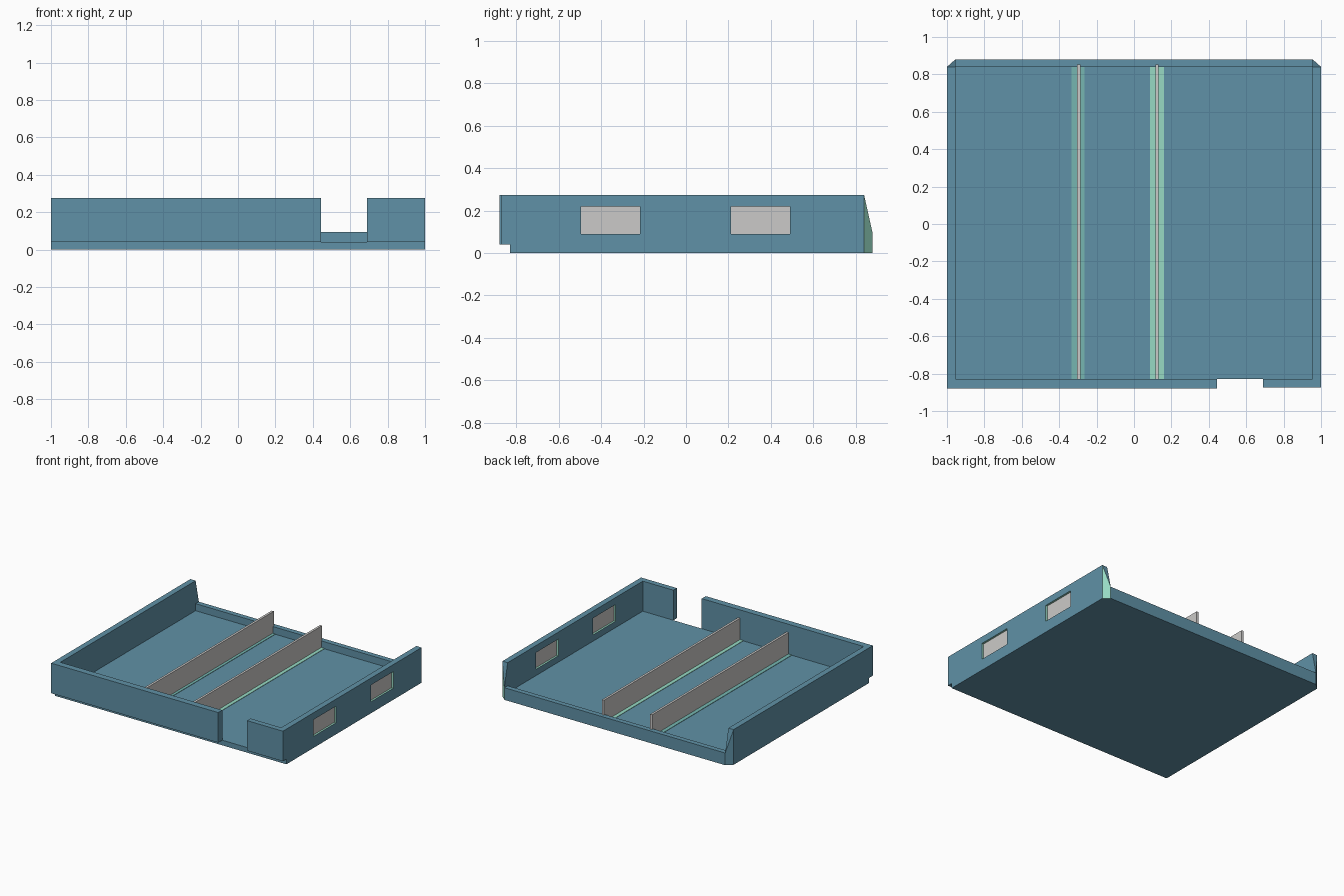
import bpy
import bmesh

cube = bpy.data.objects.get("Cube")
if cube:
    bpy.data.objects.remove(cube, do_unlink=True)


def material(name, rgb):
    m = bpy.data.materials.new(name)
    m.use_nodes = True
    m.diffuse_color = (*rgb, 1)
    m.node_tree.nodes["Principled BSDF"].inputs["Base Color"].default_value = (*rgb, 1)
    return m


blue = material("slate_blue", (0.117, 0.285, 0.385))
grey = material("light_grey", (0.60, 0.59, 0.58))
mint = material("mint", (0.31, 0.70, 0.55))
teal = material("teal", (0.18, 0.47, 0.44))


def hull(name, points, *mats):
    """Convex solid around a few corner points."""
    bm = bmesh.new()
    for p in points:
        bm.verts.new(p)
    bmesh.ops.convex_hull(bm, input=bm.verts)
    bmesh.ops.dissolve_limit(bm, angle_limit=0.01, verts=bm.verts, edges=bm.edges)
    bmesh.ops.recalc_face_normals(bm, faces=bm.faces)
    me = bpy.data.meshes.new(name)
    bm.to_mesh(me)
    bm.free()
    for m in mats:
        me.materials.append(m)
    ob = bpy.data.objects.new(name, me)
    bpy.context.collection.objects.link(ob)
    return ob


def box(name, xs, ys, zs, *mats):
    return hull(name, [(x, y, z) for x in xs for y in ys for z in zs], *mats)


# Main levels
FLOOR, TOP, LOW = 0.04, 0.275, 0.095
FRONT, INNER_FRONT, INNER_BACK, BACK = -0.88, -0.83, 0.84, 0.88
IN = 0.955

# Floor and low back wall
box("floor", (-IN, IN), (INNER_FRONT, INNER_BACK), (0, FLOOR), blue)
box("back_wall", (-IN, IN), (INNER_BACK, BACK), (0, LOW), blue)

# Front wall in two pieces with a doorway between
box("front_wall_long", (-IN, 0.445), (FRONT, INNER_FRONT), (FLOOR, TOP), blue)
box("front_wall_short", (0.69, IN), (-0.873, INNER_FRONT), (FLOOR, TOP), blue)


# Side walls, stepped at the lower front edge, with tapered back corners
def side_wall(name, side, front, *mats):
    ob = box(name, (side * IN, side), (INNER_FRONT, INNER_BACK), (0, TOP), *mats)
    box(name + "_front_end", (side * IN, side), (front, INNER_FRONT), (FLOOR, TOP), blue)
    corner = hull(name + "_back_corner",
                  [(x, INNER_BACK, z) for x in (side * IN, side) for z in (0, TOP)]
                  + [(side * IN, BACK, z) for z in (0, LOW)], blue, mint)
    if side > 0:
        for f in corner.data.polygons:
            if f.normal.x > 0.3 and f.normal.y > 0.3 and abs(f.normal.z) < 0.1:
                f.material_index = 1
    return ob


side_wall("left_end_wall", -1, FRONT, blue)
window_wall = side_wall("window_wall", 1, -0.873, blue, mint)

# Windows: cut openings, colour the reveals, set panes inside
cutters = []
for label, ys in (("front", (-0.495, -0.217)), ("back", (0.213, 0.49))):
    zs = (0.09, 0.22)
    cutter = box(label + "_window_cutter", (0.8, 1.2), ys, zs, mint)
    cutter.hide_render = True
    mod = window_wall.modifiers.new(label + "_window", 'BOOLEAN')
    mod.operation = 'DIFFERENCE'
    mod.solver = 'EXACT'
    mod.object = cutter
    cutters.append(cutter)
    box(label + "_window_pane", (0.97, 0.985), ys, zs, grey)

deps = bpy.context.evaluated_depsgraph_get()
cut_mesh = bpy.data.meshes.new_from_object(window_wall.evaluated_get(deps))
window_wall.modifiers.clear()
window_wall.data = cut_mesh
for c in cutters:
    bpy.data.objects.remove(c, do_unlink=True)
for f in cut_mesh.polygons:
    reveal = abs(f.normal.x) < 0.1 and abs(f.center.y) < 0.6 and 0.05 < f.center.z < 0.25
    f.material_index = 1 if reveal else 0

# Partitions standing on coloured floor strips
for label, x, x0, x1, colour in (("first", -0.296, -0.335, -0.265, teal),
                                 ("second", 0.123, 0.085, 0.16, mint)):
    box(label + "_partition", (x - 0.009, x + 0.009), (INNER_FRONT, 0.852), (FLOOR, 0.21), grey)
    box(label + "_floor_strip", (x0, x1), (INNER_FRONT, INNER_BACK), (FLOOR, FLOOR + 0.003), colour)
